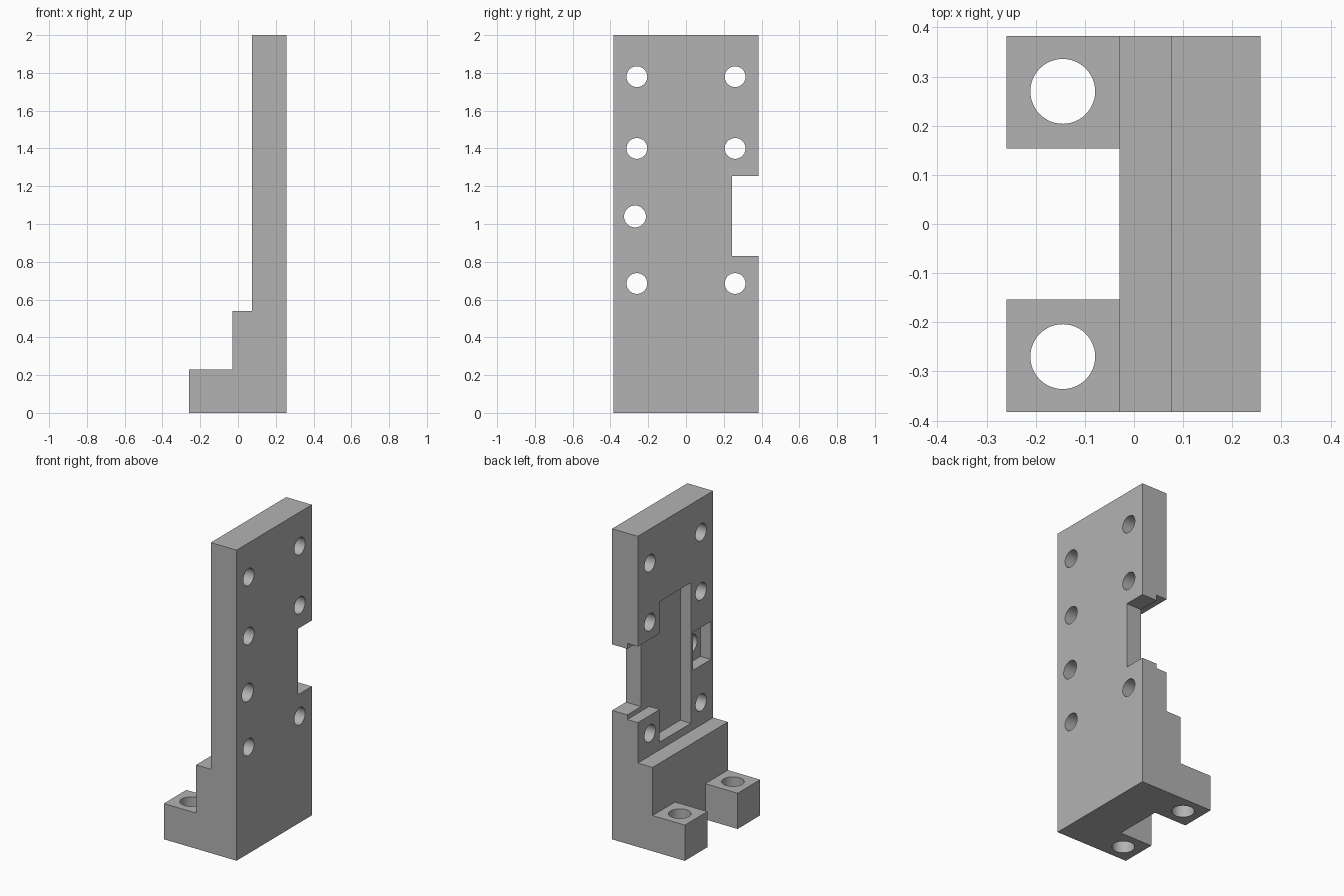
import bpy, bmesh, math
from mathutils import Vector, Matrix

cube = bpy.data.objects.get("Cube")
if cube:
    bpy.data.objects.remove(cube, do_unlink=True)

grey = bpy.data.materials.new("plain grey")
grey.use_nodes = True
colour = (0.45, 0.45, 0.45, 1)
grey.diffuse_color = colour
grey.node_tree.nodes["Principled BSDF"].inputs["Base Color"].default_value = colour


def link(name, bm):
    bmesh.ops.recalc_face_normals(bm, faces=bm.faces)
    mesh = bpy.data.meshes.new(name)
    bm.to_mesh(mesh)
    bm.free()
    mesh.materials.append(grey)
    obj = bpy.data.objects.new(name, mesh)
    bpy.context.collection.objects.link(obj)
    return obj


def prism(name, points, offset):
    """Extrude a closed outline along the offset."""
    bm = bmesh.new()
    face = bm.faces.new([bm.verts.new(p) for p in points])
    out = bmesh.ops.extrude_face_region(bm, geom=[face])
    moved = [v for v in out["geom"] if isinstance(v, bmesh.types.BMVert)]
    bmesh.ops.translate(bm, verts=moved, vec=Vector(offset))
    return link(name, bm)


def block(name, x0, x1, y0, y1, z0, z1):
    ring = [(x0, y0, z0), (x0, y1, z0), (x0, y1, z1), (x0, y0, z1)]
    return prism(name, ring, (x1 - x0, 0, 0))


def drill(name, centre, radius, axis):
    bm = bmesh.new()
    turn = Matrix.Rotation(math.pi / 2, 4, "Y") if axis == "X" else Matrix()
    bmesh.ops.create_cone(bm, cap_ends=True, segments=48, radius1=radius,
                          radius2=radius, depth=1,
                          matrix=Matrix.Translation(centre) @ turn)
    return link(name, bm)


# Stepped bracket body, extruded across its width
W = 0.383
outline = [(-0.26, 0), (0.258, 0), (0.258, 2), (0.075, 2),
           (0.075, 0.54), (-0.03, 0.54), (-0.03, 0.23), (-0.26, 0.23)]
bracket = prism("bracket", [(x, -W, z) for x, z in outline], (0, 2 * W, 0))

# Gap that splits the base into two feet
cutters = [block("foot_gap_cutter", -0.5, -0.03, -0.154, 0.154, -0.1, 0.4)]

# Shallow recess with a side channel that opens to the edge
recess = [(-0.156, 0.59), (0.16, 0.59), (0.16, 0.80), (0.5, 0.80),
          (0.5, 1.29), (0.16, 1.29), (0.16, 1.495), (-0.156, 1.495)]
cutters.append(prism("recess_cutter", [(0, y, z) for y, z in recess], (0.15, 0, 0)))

# Notch through the edge and small pocket around one screw hole
cutters.append(block("edge_notch_cutter", -0.1, 0.5, 0.243, 0.6, 0.83, 1.255))
cutters.append(block("small_pocket_cutter", 0, 0.15, -0.36, -0.176, 0.923, 1.168))

# Screw holes through the plate, and bolt holes down through the feet
for side in (-1, 1):
    for z in (0.685, 1.40, 1.78):
        cutters.append(drill("screw_hole_cutter", (0.2, side * 0.26, z), 0.055, "X"))
    cutters.append(drill("bolt_hole_cutter", (-0.145, side * 0.27, 0.1), 0.066, "Z"))
cutters.append(drill("pocket_hole_cutter", (0.2, -0.27, 1.04), 0.058, "X"))

for cutter in cutters:
    cutter.hide_render = True
    cutter.hide_set(True)
    mod = bracket.modifiers.new(cutter.name, "BOOLEAN")
    mod.operation = "DIFFERENCE"
    mod.solver = "EXACT"
    mod.object = cutter

# Bake the cuts, then discard the cutters
bpy.context.view_layer.update()
graph = bpy.context.evaluated_depsgraph_get()
cut_mesh = bpy.data.meshes.new_from_object(bracket.evaluated_get(graph))
bracket.modifiers.clear()
bracket.data = cut_mesh
for cutter in cutters:
    bpy.data.objects.remove(cutter, do_unlink=True)

# Smooth hole walls, sharp machined edges
bpy.ops.object.select_all(action="DESELECT")
bracket.select_set(True)
bpy.context.view_layer.objects.active = bracket
bpy.ops.object.shade_smooth_by_angle(angle=math.radians(30))
